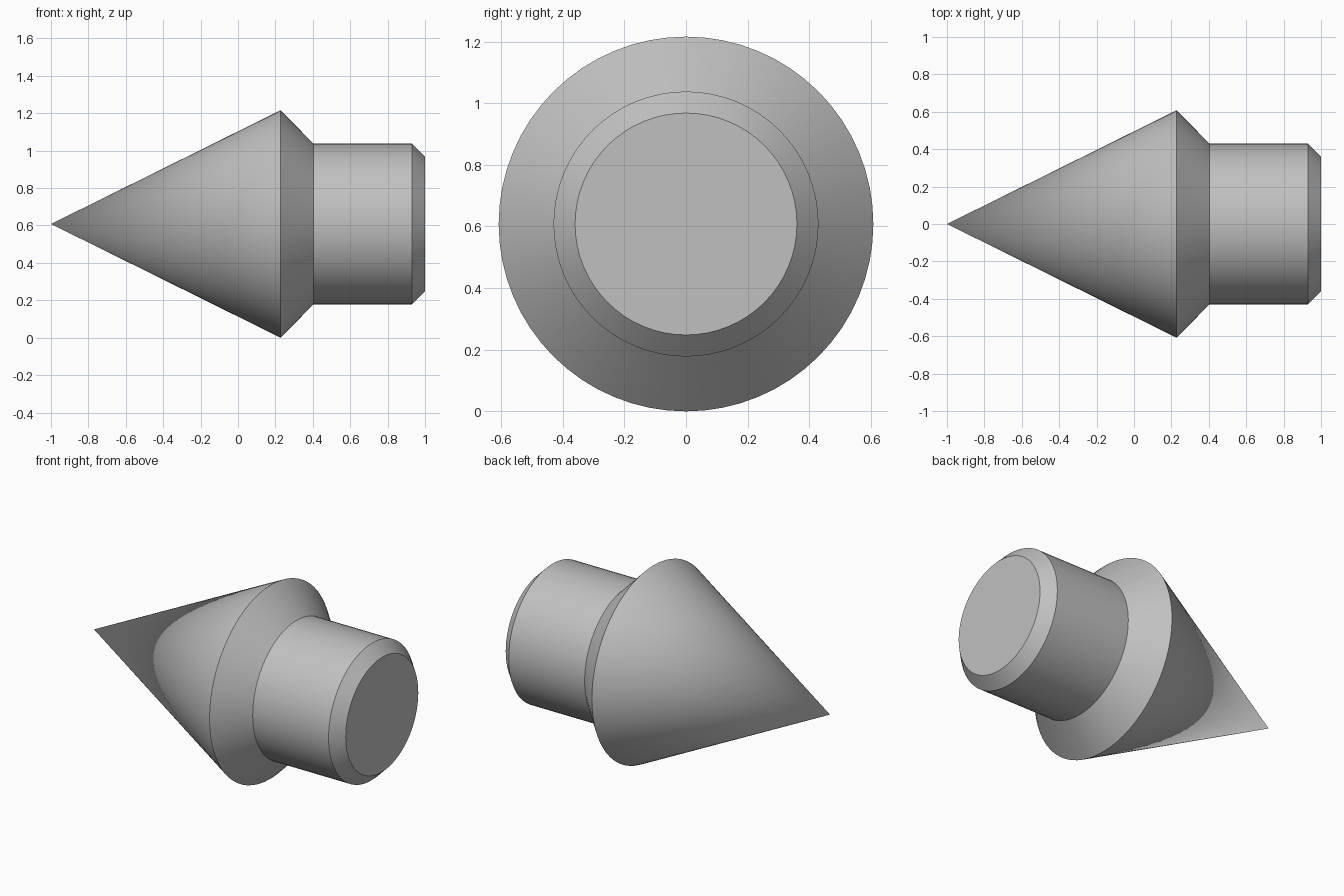
import bpy, bmesh, math
from mathutils import Matrix

cube = bpy.data.objects.get("Cube")
if cube:
    bpy.data.objects.remove(cube, do_unlink=True)

SIDES = 64
RIM = 0.608

steel = bpy.data.materials.new("grey_steel")
steel.use_nodes = True
colour = (0.53, 0.53, 0.53, 1)
steel.diffuse_color = colour
steel.node_tree.nodes["Principled BSDF"].inputs["Base Color"].default_value = colour

# Turned body profile as (x, radius): flared cone, back bevel, shank, chamfer
profile = [(0.228, RIM), (0.403, 0.43), (0.93, 0.43), (1.0, 0.36)]

bm = bmesh.new()
rings = []
for x, radius in profile:
    ring = []
    for i in range(SIDES):
        a = math.tau * i / SIDES
        ring.append(bm.verts.new((x, radius * math.cos(a), radius * math.sin(a))))
    rings.append(ring)
tip = bm.verts.new((-1, 0, 0))

for i in range(SIDES):
    j = (i + 1) % SIDES
    bm.faces.new((tip, rings[0][j], rings[0][i]))
    for a, b in zip(rings, rings[1:]):
        bm.faces.new((a[i], a[j], b[j], b[i]))
bm.faces.new(rings[-1])
bmesh.ops.recalc_face_normals(bm, faces=bm.faces)

# Rest the rim on the ground
bmesh.ops.transform(bm, matrix=Matrix.Translation((0, 0, RIM)), verts=bm.verts)
mesh = bpy.data.meshes.new("pointed_centre")
bm.to_mesh(mesh)
bm.free()
mesh.materials.append(steel)
body = bpy.data.objects.new("pointed_centre", mesh)
bpy.context.collection.objects.link(body)

# Smooth round surfaces, crisp rims
bpy.ops.object.select_all(action="DESELECT")
body.select_set(True)
bpy.context.view_layer.objects.active = body
bpy.ops.object.shade_smooth_by_angle(angle=math.radians(30))
